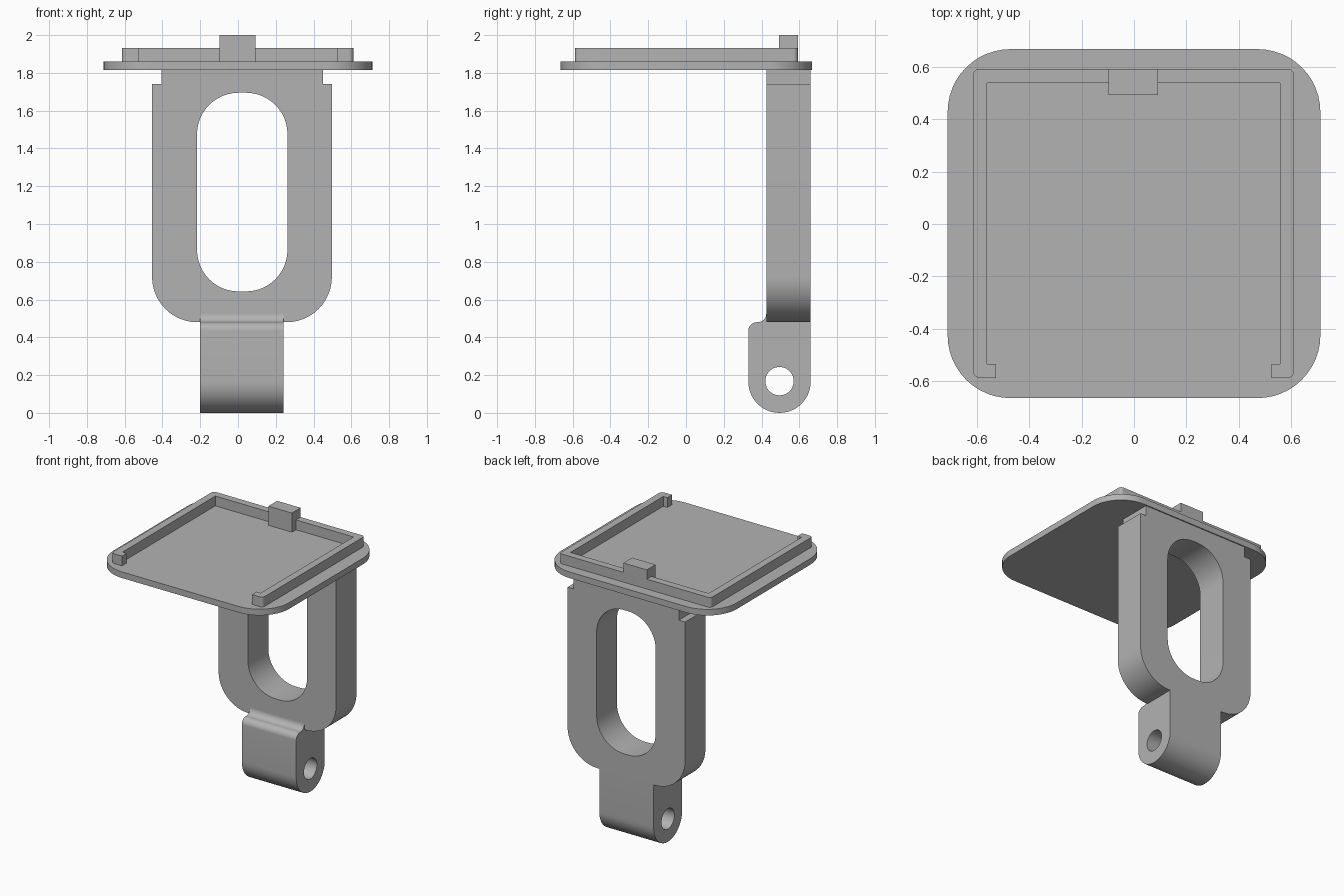
import bpy, bmesh, math
from mathutils import Vector, Matrix

cube = bpy.data.objects.get("Cube")
if cube:
    bpy.data.objects.remove(cube, do_unlink=True)

GREY = (0.45, 0.45, 0.45, 1)
mat = bpy.data.materials.new("plain grey")
mat.use_nodes = True
mat.diffuse_color = GREY
mat.node_tree.nodes["Principled BSDF"].inputs["Base Color"].default_value = GREY


def rounded(corners, steps=12):
    """Outline from (u, v, radius) corners, each filleted by its radius."""
    out = []
    for i, (u, v, r) in enumerate(corners):
        p = Vector((u, v))
        if r == 0:
            out.append(p)
            continue
        a = (Vector(corners[i - 1][:2]) - p).normalized()
        b = (Vector(corners[(i + 1) % len(corners)][:2]) - p).normalized()
        half = a.angle(b) / 2
        centre = p + (a + b).normalized() * r / math.sin(half)
        start = p + a * r / math.tan(half) - centre
        end = p + b * r / math.tan(half) - centre
        sweep = start.angle_signed(end)
        for k in range(steps + 1):
            out.append(centre + Matrix.Rotation(-sweep * k / steps, 2) @ start)
    return out


def box_outline(u0, u1, v0, v1, r=0):
    return rounded([(u0, v0, r), (u1, v0, r), (u1, v1, r), (u0, v1, r)])


def extrude(name, loops, axis, lo, hi):
    """Fill an outline (with holes) and extrude it along an axis from lo to hi."""
    place = {"x": lambda p: (lo, p.x, p.y),
             "y": lambda p: (p.x, lo, p.y),
             "z": lambda p: (p.x, p.y, lo)}[axis]
    bm = bmesh.new()
    for loop in loops:
        vs = [bm.verts.new(place(p)) for p in loop]
        for i, v in enumerate(vs):
            bm.edges.new((vs[i - 1], v))
    bmesh.ops.remove_doubles(bm, verts=bm.verts[:], dist=1e-5)
    bmesh.ops.triangle_fill(bm, edges=bm.edges[:], use_beauty=True)
    moved = bmesh.ops.extrude_face_region(bm, geom=bm.faces[:], use_keep_orig=True)
    shift = Vector([hi - lo if c == axis else 0 for c in "xyz"])
    bmesh.ops.translate(bm, vec=shift,
                        verts=[g for g in moved["geom"] if isinstance(g, bmesh.types.BMVert)])
    bmesh.ops.recalc_face_normals(bm, faces=bm.faces[:])
    mesh = bpy.data.meshes.new(name)
    bm.to_mesh(mesh)
    bm.free()
    mesh.materials.append(mat)
    obj = bpy.data.objects.new(name, mesh)
    bpy.context.collection.objects.link(obj)
    bpy.ops.object.select_all(action='DESELECT')
    obj.select_set(True)
    bpy.context.view_layer.objects.active = obj
    bpy.ops.object.shade_smooth_by_angle(angle=math.radians(30))
    return obj


# Tray plate
extrude("tray_plate", [box_outline(-0.712, 0.712, -0.665, 0.668, 0.24)], "z", 1.815, 1.86)

# Rim open at the front, with a short hook at each end
L, R, F, B = -0.615, 0.612, -0.588, 0.593
T, HOOK, S = 0.054, 0.087, 0.025
rim = [(L, F, S), (L + HOOK, F, 0), (L + HOOK, F + T, 0), (L + T, F + T, 0),
       (L + T, B - T, 0), (R - T, B - T, 0), (R - T, F + T, 0),
       (R - HOOK, F + T, 0), (R - HOOK, F, 0), (R, F, S), (R, B, S), (L, B, S)]
extrude("tray_rim", [rounded(rim, 5)], "z", 1.86, 1.932)

# Raised block in the middle of the back rim
extrude("back_tab", [box_outline(-0.098, 0.092, 0.492, 0.593)], "z", 1.86, 2.0)

# Upright arm with stepped top and slot
arm = [(-0.455, 0.48, 0.24), (0.497, 0.48, 0.24), (0.497, 1.74, 0), (0.45, 1.74, 0),
       (0.45, 1.815, 0), (-0.405, 1.815, 0), (-0.405, 1.74, 0), (-0.455, 1.74, 0)]
slot = box_outline(-0.217, 0.262, 0.643, 1.695, 0.22)
extrude("upright_arm", [rounded(arm), slot], "y", 0.425, 0.66)

# Hinge lug with pin hole
lug = [(0.33, 0, 0.165), (0.66, 0, 0.165), (0.66, 0.48, 0), (0.43, 0.48, 0),
       (0.43, 0.53, 0), (0.425, 0.53, 0), (0.425, 0.48, 0.045), (0.33, 0.48, 0.045)]
pin_hole = box_outline(0.42, 0.57, 0.093, 0.243, 0.075)
extrude("hinge_lug", [rounded(lug), pin_hole], "x", -0.2, 0.24)
